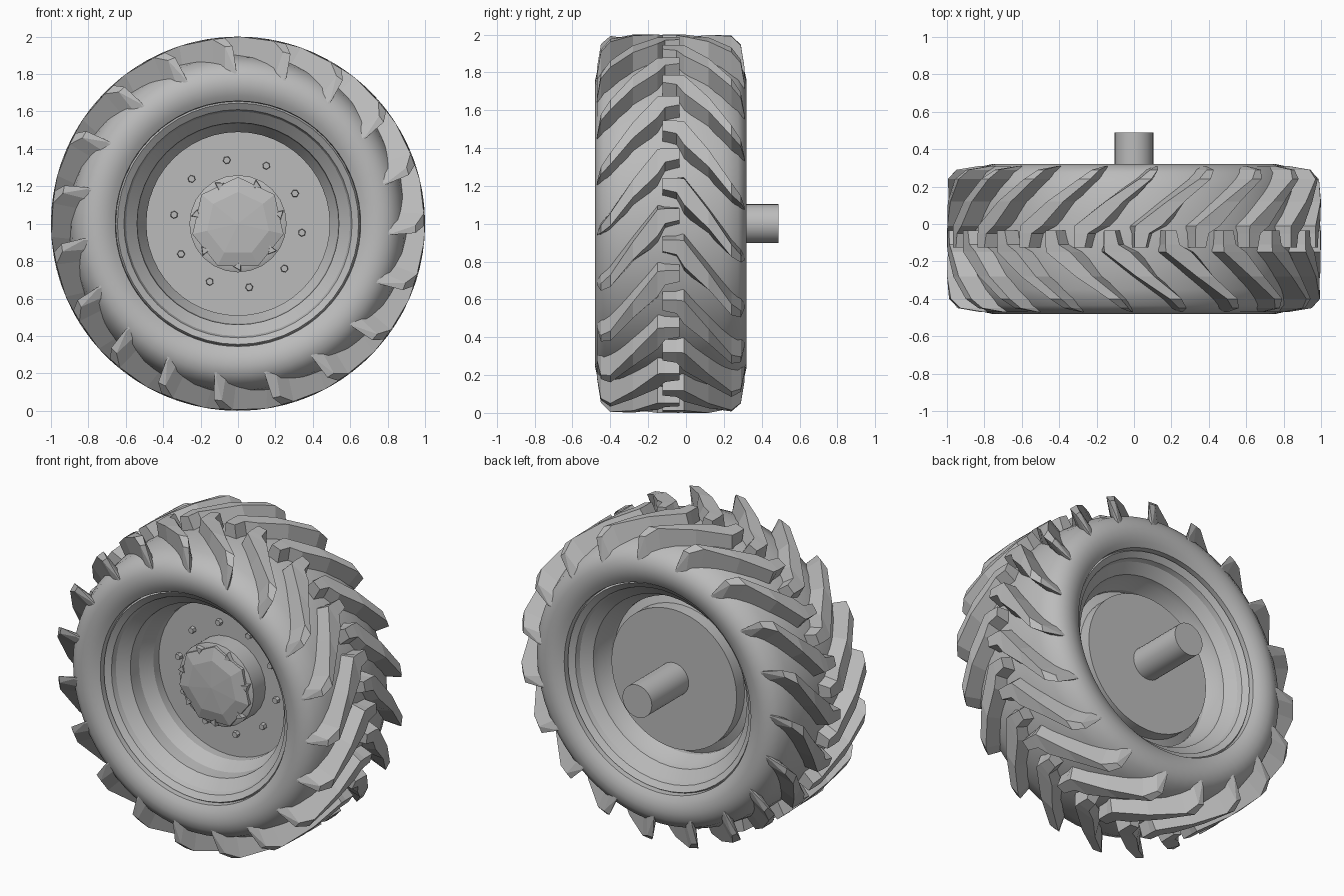
import bpy, bmesh
from math import sin, cos, radians, pi

MID_Y = -0.08    # middle plane of the tyre
AXLE_Z = 1.0     # height of the wheel axis
LUGS = 19        # tread lugs in each row

if "Cube" in bpy.data.objects:
    bpy.data.objects.remove(bpy.data.objects["Cube"], do_unlink=True)

grey = bpy.data.materials.new("plain grey")
grey.use_nodes = True
grey.diffuse_color = (0.5, 0.5, 0.5, 1)
grey.node_tree.nodes["Principled BSDF"].inputs["Base Color"].default_value = (0.5, 0.5, 0.5, 1)


def polar(r, angle, y):
    """Point at a radius and counter-clockwise angle from the top of the wheel."""
    return (-r * sin(angle), y, AXLE_Z + r * cos(angle))


def finish(name, bm, smooth=None):
    bmesh.ops.remove_doubles(bm, verts=bm.verts, dist=0.0001)
    bmesh.ops.recalc_face_normals(bm, faces=bm.faces)
    mesh = bpy.data.meshes.new(name)
    bm.to_mesh(mesh)
    bm.free()
    mesh.materials.append(grey)
    ob = bpy.data.objects.new(name, mesh)
    bpy.context.collection.objects.link(ob)
    if smooth:
        bpy.ops.object.select_all(action="DESELECT")
        ob.select_set(True)
        bpy.context.view_layer.objects.active = ob
        bpy.ops.object.shade_smooth_by_angle(angle=radians(smooth))


def lathe(name, profile, steps, smooth=None, closed=True):
    """Revolve (radius, y) points about the wheel axis."""
    bm = bmesh.new()
    rings = [[bm.verts.new(polar(r, 2 * pi * i / steps, y)) for r, y in profile]
             for i in range(steps)]
    n = len(profile)
    for i in range(steps):
        a, b = rings[i], rings[(i + 1) % steps]
        for j in range(n if closed else n - 1):
            k = (j + 1) % n
            bm.faces.new((a[j], a[k], b[k], b[j]))
    finish(name, bm, smooth)


def mirrored(half):
    """Full tyre section from (radius, half width) points, bead to crown."""
    return ([(r, MID_Y - h) for r, h in half]
            + [(r, MID_Y + h) for r, h in reversed(half) if h > 0])


# Rounded tyre carcass with a crisp bead edge
lathe("tyre", mirrored([(0.652, 0.30), (0.656, 0.366), (0.685, 0.384), (0.72, 0.396),
                        (0.76, 0.40), (0.805, 0.39), (0.855, 0.355), (0.89, 0.27),
                        (0.912, 0.13), (0.918, 0)]), 72, 45)

# Chevron tread: (half width, angle, top width, top radius, base radius)
LUG = [(-0.045, 12.5, 3.5, 1.0, 0.88),
       (0.03, 12, 4.5, 1.0, 0.88),
       (0.07, 10, 8, 1.0, 0.88),
       (0.20, 1.5, 5.5, 1.0, 0.86),
       (0.32, -8, 3.8, 0.995, 0.82),
       (0.37, -11, 2.5, 0.95, 0.80),
       (0.39, -13, 0.6, 0.83, 0.79)]


def tread_row(name, side, phase):
    bm = bmesh.new()
    for i in range(LUGS):
        start = phase + i * 360 / LUGS
        sections = []
        for h, angle, width, top, base in LUG:
            y = MID_Y + side * h
            corners = [(base, -0.95), (top, -0.5), (top, 0.5), (base, 0.8)]
            sections.append([bm.verts.new(polar(r, radians(start + angle + width * f), y))
                             for r, f in corners])
        for a, b in zip(sections, sections[1:]):
            for j in range(4):
                k = (j + 1) % 4
                bm.faces.new((a[j], a[k], b[k], b[j]))
        bm.faces.new(sections[0])
        bm.faces.new(sections[-1])
    finish(name, bm)


tread_row("front_tread_lugs", -1, 14)
tread_row("back_tread_lugs", 1, 14 - 180 / LUGS)

# Stepped rim barrel, open at both ends
lathe("rim", [(0.654, -0.41), (0.645, -0.425), (0.61, -0.40), (0.60, -0.37), (0.54, -0.31),
              (0.535, -0.23), (0.49, -0.15), (0.49, 0.05), (0.53, 0.12),
              (0.54, 0.16), (0.60, 0.21), (0.61, 0.24), (0.645, 0.265), (0.654, 0.25),
              (0.654, 0.15), (0.654, -0.31)], 48, 25)

# Wheel disc closing the barrel
lathe("wheel_disc", [(0, -0.095), (0.492, -0.095), (0.492, 0.02), (0.44, 0.04),
                     (0.44, 0.12), (0, 0.12)], 48, 25, closed=False)

# Hub drum with a low faceted cap
lathe("hub", [(0, -0.225), (0.235, -0.225), (0.26, -0.215), (0.26, -0.08)], 24, 25, closed=False)
lathe("hub_cap", [(0, -0.27), (0.17, -0.262), (0.25, -0.24), (0.25, -0.20)], 7, closed=False)

# Axle stub at the back
lathe("axle", [(0, 0.10), (0.103, 0.10), (0.103, 0.49), (0, 0.49)], 32, 30, closed=False)


def stud_ring(name, count, radius, offset, size, sides, back, front):
    """Ring of small prisms standing on a face of the wheel."""
    bm = bmesh.new()
    for i in range(count):
        angle = radians(offset) + 2 * pi * i / count
        cx, _, cz = polar(radius, angle, 0)
        loops = [[bm.verts.new((cx + s * cos(angle + 2 * pi * j / sides), y,
                                cz + s * sin(angle + 2 * pi * j / sides)))
                  for j in range(sides)] for y, s in ((back, size), (front, size * 0.8))]
        for j in range(sides):
            k = (j + 1) % sides
            bm.faces.new((loops[0][j], loops[0][k], loops[1][k], loops[1][j]))
        bm.faces.new(loops[0])
        bm.faces.new(loops[1])
    finish(name, bm)


# Wheel bolts, and wedges around the hub cap
stud_ring("wheel_bolts", 10, 0.345, 10, 0.023, 6, -0.08, -0.12)
stud_ring("hub_wedges", 7, 0.228, 26, 0.032, 3, -0.20, -0.25)
